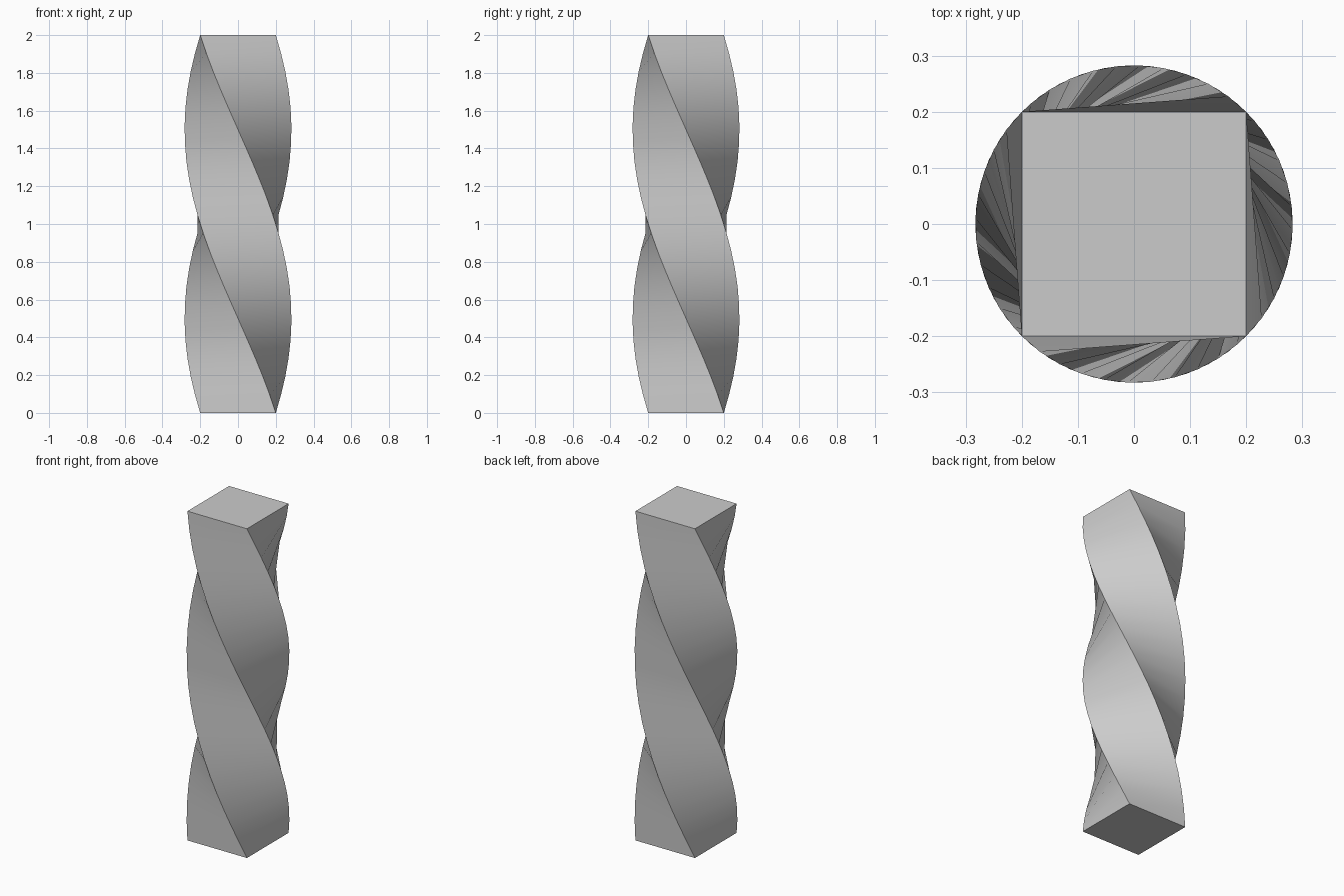
import bpy
import bmesh
import math

if "Cube" in bpy.data.objects:
    bpy.data.objects.remove(bpy.data.objects["Cube"])

HEIGHT = 2.0
HALF = 0.2            # half the width of the square section
SEGMENTS = 21         # levels along the height
TWIST = -math.pi      # half a turn from bottom to top

bm = bmesh.new()

# Square rings, each turned a little further than the one below
rings = []
for i in range(SEGMENTS + 1):
    t = i / SEGMENTS
    ring = []
    for k in range(4):
        a = math.pi / 4 + k * math.pi / 2 + TWIST * t
        r = HALF * math.sqrt(2)
        ring.append(bm.verts.new((r * math.cos(a), r * math.sin(a), HEIGHT * t)))
    rings.append(ring)

# Side walls
for low, high in zip(rings, rings[1:]):
    for k in range(4):
        n = (k + 1) % 4
        bm.faces.new((low[k], low[n], high[n], high[k]))

# End caps
bm.faces.new(rings[0][::-1])
bm.faces.new(rings[-1])

mesh = bpy.data.meshes.new("twisted_column")
bm.to_mesh(mesh)
bm.free()
column = bpy.data.objects.new("twisted_column", mesh)
bpy.context.collection.objects.link(column)

# Smooth along the twist, crisp on the corners
bpy.context.view_layer.objects.active = column
column.select_set(True)
bpy.ops.object.shade_smooth_by_angle(angle=math.radians(30))
